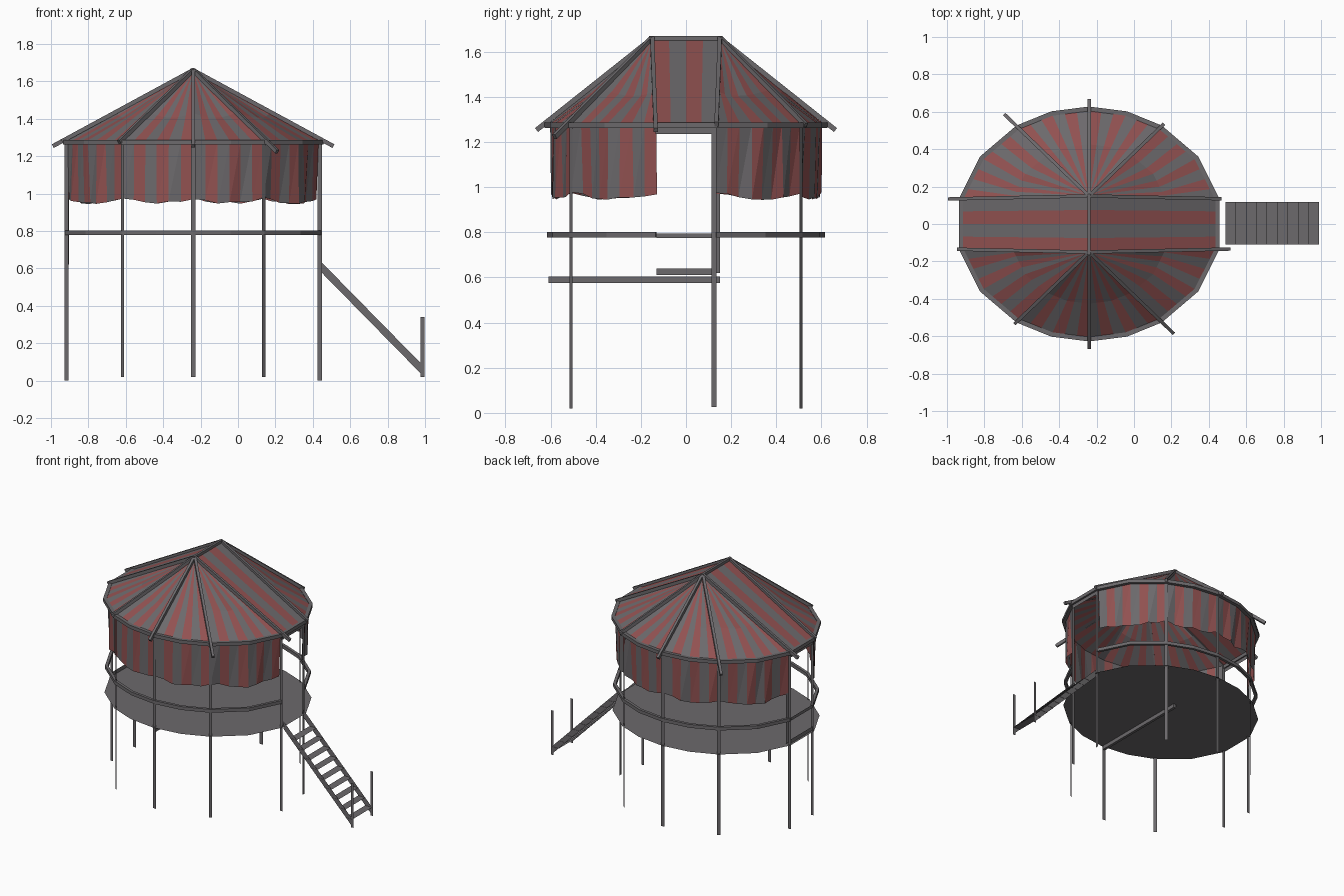
import bpy, math, random
from mathutils import Vector

if "Cube" in bpy.data.objects:
    bpy.data.objects.remove(bpy.data.objects["Cube"])

random.seed(4)
CX, RX, RY = -0.24, 0.697, 0.612


def material(name, rgb):
    m = bpy.data.materials.new(name)
    m.diffuse_color = (*rgb, 1)
    m.use_nodes = True
    m.node_tree.nodes["Principled BSDF"].inputs["Base Color"].default_value = m.diffuse_color
    return m


GREY = material("weathered grey", (0.15, 0.142, 0.15))
RED = material("faded red", (0.285, 0.083, 0.082))


def make(name, verts, faces, idx=None):
    me = bpy.data.meshes.new(name)
    me.from_pydata([tuple(v) for v in verts], [], faces)
    me.materials.append(GREY)
    if idx:
        me.materials.append(RED)
        for p, i in zip(me.polygons, idx):
            p.material_index = i
    ob = bpy.data.objects.new(name, me)
    bpy.context.collection.objects.link(ob)
    return ob


# outline corners per half: posts at even positions, one extra corner between them
KEYS = [12.6, 35, 57, 73.5, 90, 106.5, 123, 145, 167.4]


def P(side, u, d, z):
    """Point at position u (0..8) on the outline; side -1 is front, +1 its half-turn copy."""
    k = min(int(u), 7)
    ends = []
    for deg in KEYS[k:k + 2]:
        a = math.radians(deg)
        ends.append(Vector((CX - side * (RX + d) * math.cos(a), side * (RY + d) * math.sin(a), z)))
    return ends[0].lerp(ends[1], u - k)


def ribbon(name, a, b, w):
    """Flat strip from a to b, full width vector w."""
    a, b, w = Vector(a), Vector(b), Vector(w) / 2
    return make(name, [a - w, a + w, b + w, b - w], [(0, 1, 2, 3)])


def bar(name, a, b, w, h):
    a, b = Vector(a), Vector(b)
    d = (b - a).normalized()
    s = d.cross(Vector((0, 0, 1))).normalized() * w / 2
    u = s.cross(d).normalized() * h / 2
    v = [p + i * s + j * u for p in (a, b) for i, j in ((-1, -1), (1, -1), (1, 1), (-1, 1))]
    f = [(0, 1, 2, 3), (7, 6, 5, 4)] + [(i, i + 4, (i + 1) % 4 + 4, (i + 1) % 4) for i in range(4)]
    return make(name, v, f)


def hoop(name, keys, d0, d1, z0, z1, closed):
    """Square-section rail along the outline."""
    v, f, n = [], [], len(keys)
    for s, a in keys:
        v += [P(s, a, d0, z0), P(s, a, d1, z0), P(s, a, d1, z1), P(s, a, d0, z1)]
    for k in range(n if closed else n - 1):
        m = (k + 1) % n
        f += [(k * 4 + i, m * 4 + i, m * 4 + (i + 1) % 4, k * 4 + (i + 1) % 4) for i in range(4)]
    if not closed:
        f += [(0, 1, 2, 3), tuple(n * 4 - 4 + i for i in range(4))]
    return make(name, v, f)


# stripe borders: (outline position, sector number, fraction across the sector)
STRIPES = [(0.0, 0, 0.0)]
for k, n in enumerate((8, 6, 6, 8)):
    STRIPES += [(2 * k + 2 * i / n, k, i / n) for i in range(1, n + 1)]

FULL = [(s, a) for s in (-1, 1) for a in range(9)]

# floor
make("floor", [P(s, a, 0.008, 0.607) for s, a in FULL], [tuple(range(len(FULL)))])
bar("floor_beam", (CX, -0.61, 0.59), (CX, 0.15, 0.59), 0.02, 0.028)

# eave ring
hoop("eave_ring", FULL, -0.008, 0.016, 1.262, 1.287, True)

for s, tag in ((-1, "front"), (1, "back")):
    # hand rail
    hoop(tag + "_rail", [(s, a) for a in range(9)], -0.016, 0.004, 0.778, 0.802, False)

    # striped curtain with uneven hem
    v, f, idx = [], [], []
    for i, (u, k, t) in enumerate(STRIPES):
        v.append(P(s, u, -0.01, 1.28))
        v.append(P(s, u, -0.01 + random.uniform(-0.018, 0.01),
                   0.975 - 0.025 * math.sin(math.pi * t) + random.uniform(-0.008, 0.006)))
        if i:
            j = 2 * i
            f += [(j - 2, j - 1, j + 1), (j - 2, j + 1, j)]
            idx += [i % 2] * 2
    make(tag + "_curtain", v, f, idx)

    # striped canvas fan, sagging and bending between the rafters
    apex = Vector((CX, s * 0.15, 1.655))
    v, f, idx = [apex], [], []
    for i, (u, k, t) in enumerate(STRIPES):
        bend = t ** 1.5 if k == 0 else 1 - (1 - t) ** 1.5 if k == 3 else t
        m = apex.lerp(P(s, 2 * k + 2 * bend, -0.002, 1.28), 0.6)
        m.z -= 0.025 * math.sin(math.pi * t)
        v += [m, P(s, u, -0.002, 1.28)]
        if i:
            j = 2 * i + 1
            f += [(0, j - 2, j), (j - 2, j - 1, j + 1, j)]
            idx += [i % 2] * 2
    make(tag + "_roof_canvas", v, f, idx)

    # rafters with overhanging tails
    top = Vector((CX, s * 0.15, 1.66))
    for u, k in zip((0, 2, 4, 6, 8), (1.09, 1.17, 1.09, 1.03, 1.02)):
        e = P(s, u, 0.008, 1.287)
        bar(tag + "_rafter", top, top + (e - top) * k, 0.018, 0.022)

    # round-side posts, facing outwards
    for u, w in ((2, (0.018, 0.014, 0)), (4, (0.025, 0, 0)), (6, (0.018, -0.014, 0))):
        p = P(s, u, -0.004, 0.02)
        ribbon(tag + "_post", p, (p.x, p.y, 1.28), w)

# posts beside the openings
for x, y, z, w in ((-0.917, -0.13, 0, (0.022, 0, 0)), (-0.917, 0.13, 0, (0.022, 0, 0)),
                   (0.437, -0.13, 0, (0.022, 0, 0)), (0.437, 0.125, 0.025, (0, 0.022, 0))):
    ribbon("opening_post", (x, y, z), (x, y, 1.28), w)

# closed end: rail, kick board and short stile
ribbon("end_rail", (-0.917, -0.13, 0.785), (-0.917, 0.13, 0.785), (0, 0, 0.022))
ribbon("end_kick_board", (-0.917, -0.13, 0.625), (-0.917, 0.13, 0.625), (0, 0, 0.028))
ribbon("end_stile", (-0.907, 0.143, 0.62), (-0.907, 0.143, 0.98), (0.008, 0.016, 0))

# central roof strip: four stripes on each slope, with a short valance at both ends
v, f, idx = [], [], []
for s in (-1, 1):
    e = CX + s * 0.682
    for i in range(4):
        y, y2, n = -0.15 + 0.075 * i, -0.075 + 0.075 * i, len(v)
        v += [(CX, y, 1.655), (CX, y2, 1.655), (e, y2 * 0.9, 1.283), (e, y * 0.9, 1.283)]
        f.append((n, n + 1, n + 2, n + 3))
        idx.append((i + 1) % 2)
    ribbon("valance", (e, -0.135, 1.258), (e, 0.13, 1.258), (0, 0, 0.046))
make("middle_roof_canvas", v, f, idx)
bar("ridge_beam", (CX, -0.165, 1.66), (CX, 0.16, 1.66), 0.016, 0.02)

# stairs: stringers, newel posts and treads
for y in (-0.108, 0.116):
    ribbon("stair_stringer", (0.44, y, 0.612), (0.992, y, 0.05), (0, 0, 0.055))
    ribbon("stair_post", (0.986, y, 0.02), (0.986, y, 0.34), (0.02, 0, 0))
for i in range(9):
    x = 0.5175 + 0.0555 * i
    ribbon("stair_tread", (x, -0.11, 1.062 - 1.022 * x), (x, 0.118, 1.062 - 1.022 * x), (0.0555, 0, 0))
